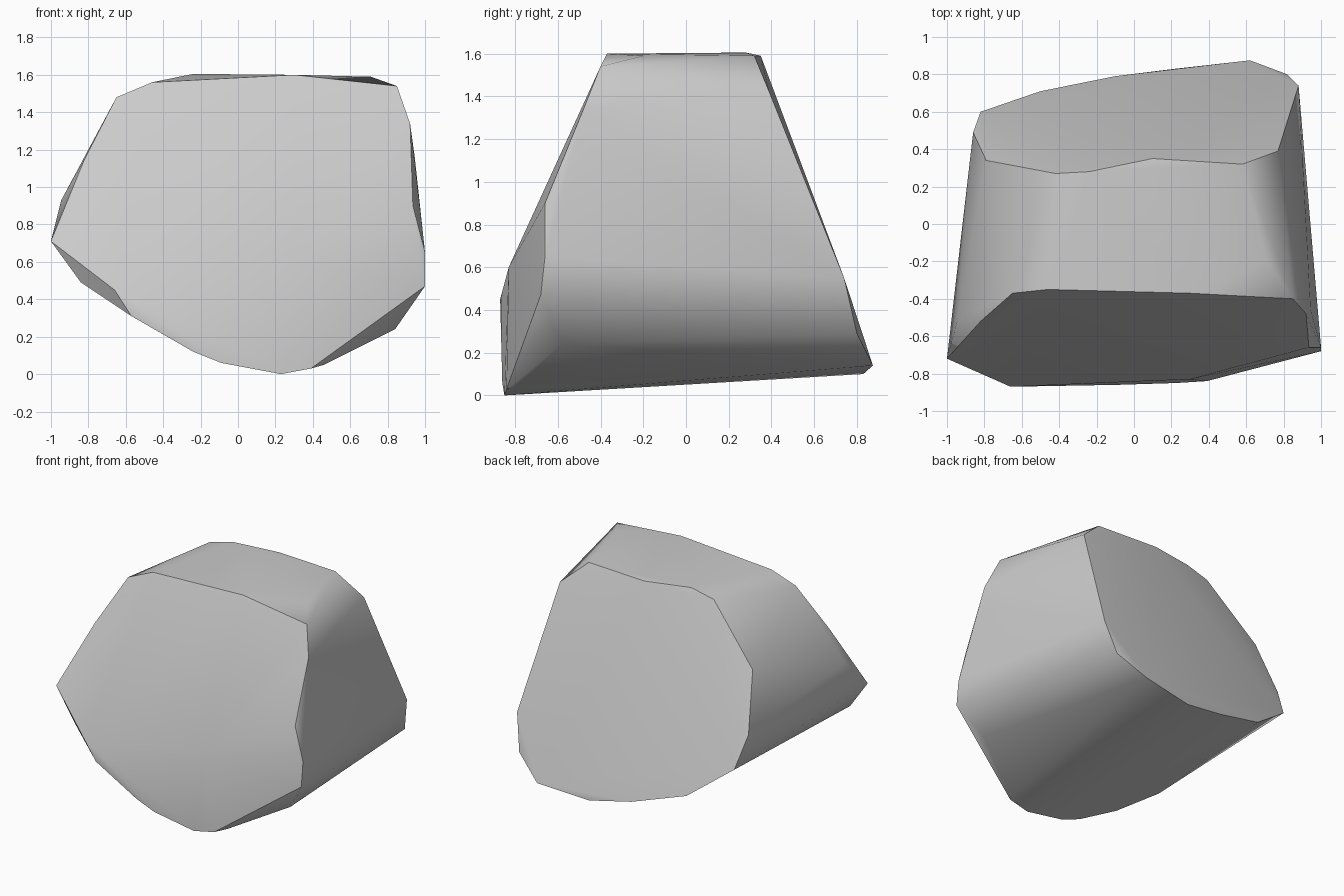
import bpy
import bmesh
import math

default_cube = bpy.data.objects.get("Cube")
if default_cube:
    bpy.data.objects.remove(default_cube, do_unlink=True)


def make_material(name, colour):
    """One flat colour for the viewport and for renders."""
    material = bpy.data.materials.new(name)
    material.use_nodes = True
    material.diffuse_color = colour
    shader = material.node_tree.nodes["Principled BSDF"]
    shader.inputs["Base Color"].default_value = colour
    shader.inputs["Roughness"].default_value = 0.9
    return material


def make_hull(name, outlines, material, sharp_angle):
    """Wrap a convex boulder around a set of outlines."""
    bm = bmesh.new()
    for outline in outlines:
        for corner in outline:
            bm.verts.new(corner)
    result = bmesh.ops.convex_hull(bm, input=bm.verts[:])
    unused = {v for v in result["geom_interior"] + result["geom_unused"]
              if isinstance(v, bmesh.types.BMVert)}
    bmesh.ops.delete(bm, geom=list(unused), context="VERTS")
    bmesh.ops.recalc_face_normals(bm, faces=bm.faces[:])

    mesh = bpy.data.meshes.new(name)
    bm.to_mesh(mesh)
    bm.free()
    mesh.materials.append(material)
    boulder = bpy.data.objects.new(name, mesh)
    bpy.context.collection.objects.link(boulder)

    # Soft worn sides, crisp rims around the broken faces
    bpy.ops.object.select_all(action="DESELECT")
    boulder.select_set(True)
    bpy.context.view_layer.objects.active = boulder
    bpy.ops.object.shade_smooth_by_angle(angle=math.radians(sharp_angle))
    return boulder


# Rim of the large front face, from the left tip over the top and round
front_rim = [
    (-1, -.72, .71), (-.82, -.52, 1.15), (-.65, -.37, 1.48),
    (-.46, -.35, 1.56), (.3, -.37, 1.6), (.85, -.4, 1.54),
    (.92, -.48, 1.34), (.935, -.66, .9), (1, -.68, .47),
    (.39, -.84, .03), (.23, -.85, 0), (-.09, -.86, .06),
    (-.24, -.86, .12), (-.57, -.865, .31),
]

# Soft ridge where the front face bends under
front_ridge = [(-.66, -.87, .45), (.3, -.83, .6)]

# Rim of the leaning back face
back_rim = [
    (-.86, .49, .75), (-.79, .34, 1.16), (-.42, .27, 1.56),
    (-.24, .28, 1.605), (.1, .35, 1.59), (.58, .32, 1.59),
    (.77, .39, 1.42), (.88, .74, .55), (.82, .8, .29),
    (.62, .875, .14), (.22, .83, .1), (-.1, .79, .16),
    (-.5, .71, .28), (-.82, .6, .52),
]

# Worn corners between the two faces
side_corners = [
    (-.945, -.52, .93), (-.84, -.74, .49), (.945, -.46, 1.16),
    (1, -.66, .65), (.84, -.58, .24), (.46, -.78, .05),
    (.71, -.2, 1.59),
]

stone_grey = make_material("stone_grey", (.6, .6, .6, 1))
make_hull("boulder", [front_rim, front_ridge, back_rim, side_corners],
          stone_grey, sharp_angle=35)
